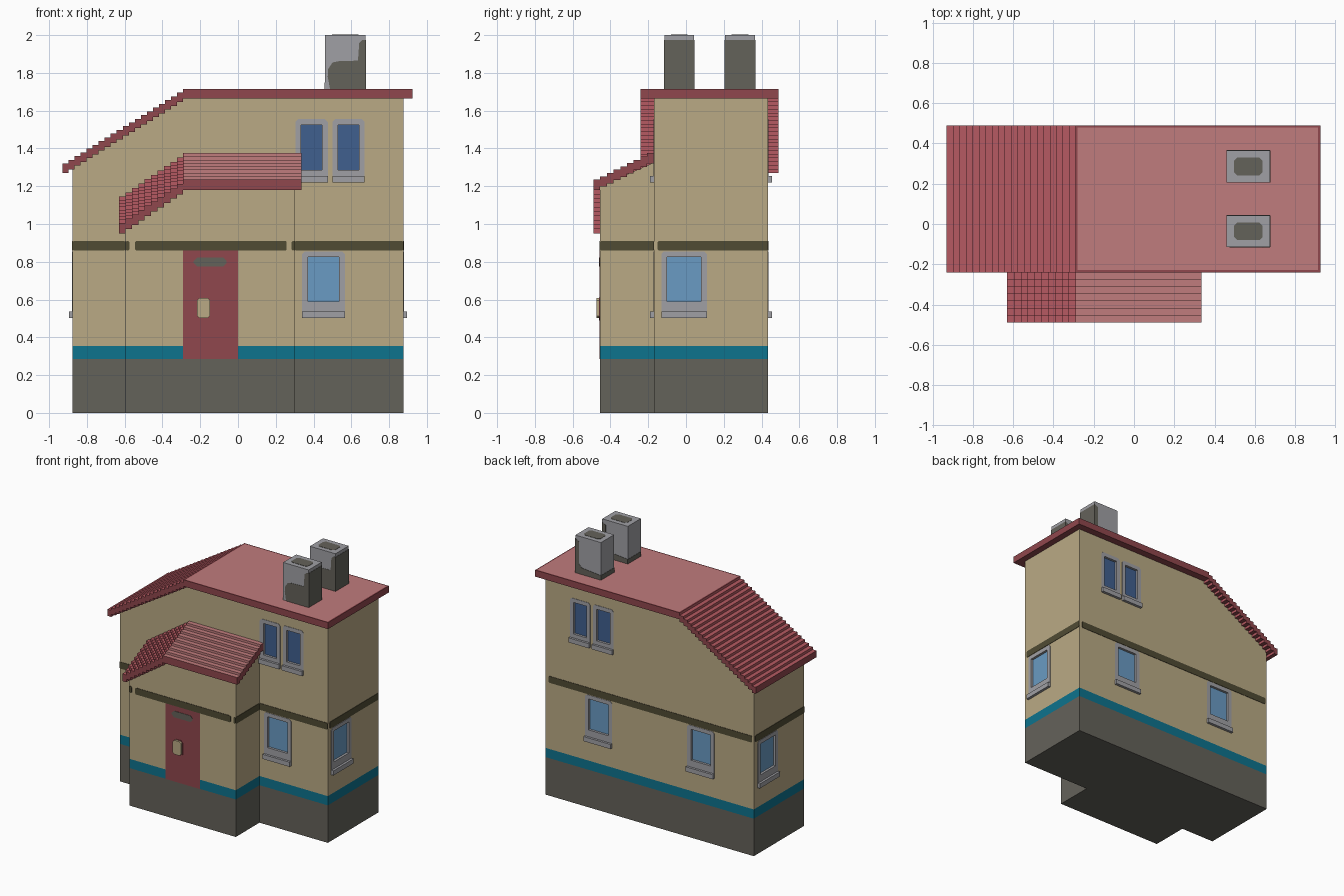
import bpy, bmesh
from mathutils import Vector

if "Cube" in bpy.data.objects:
    bpy.data.objects.remove(bpy.data.objects["Cube"])


# Materials
def material(name, code):
    def linear(v):
        return v / 12.92 if v <= 0.04045 else ((v + 0.055) / 1.055) ** 2.4
    rgb = [linear(b / 255) for b in bytes.fromhex(code)]
    m = bpy.data.materials.new(name)
    m.use_nodes = True
    m.diffuse_color = (*rgb, 1)
    m.node_tree.nodes["Principled BSDF"].inputs["Base Color"].default_value = (*rgb, 1)
    return m


STONE = material("dark stone", "64625a")
TEAL = material("teal band", "0d738d")
PLASTER = material("tan plaster", "baaa85")
OLIVE = material("olive trim", "504b34")
DARK_RED = material("dark red", "90474d")
RED = material("roof red", "b65a62")
PINK = material("faded roof pink", "c07c7d")
GREY = material("light grey", "a0a0a5")
SKY = material("light blue glass", "6a9bc3")
NAVY = material("dark blue glass", "40608f")


# Helpers
def loft(name, loop_a, loop_b, mats, rule=None, cuts=(), rim=0):
    """Solid between two matching loops, with optional cuts and a colour rule."""
    bm = bmesh.new()
    a, b = ([bm.verts.new(p) for p in loop] for loop in (loop_a, loop_b))
    bm.faces.new(a)
    bm.faces.new(b)
    for i in range(len(a)):
        j = (i + 1) % len(a)
        bm.faces.new((a[i], a[j], b[j], b[i]))
    for co, normal in cuts:
        bmesh.ops.bisect_plane(bm, geom=bm.verts[:] + bm.edges[:] + bm.faces[:],
                               plane_co=co, plane_no=normal)
    bmesh.ops.recalc_face_normals(bm, faces=bm.faces[:])
    if rule:
        for f in bm.faces:
            f.material_index = rule(f.normal, f.calc_center_median())
    if rim:
        top = [f for f in bm.faces if f.material_index == 2]
        ring = bmesh.ops.inset_individual(bm, faces=top, thickness=rim)["faces"]
        for f in ring:
            f.material_index = 0
    mesh = bpy.data.meshes.new(name)
    bm.to_mesh(mesh)
    bm.free()
    for m in mats:
        mesh.materials.append(m)
    ob = bpy.data.objects.new(name, mesh)
    bpy.context.collection.objects.link(ob)
    return ob


def rect(u0, u1, z0, z1, c=0):
    if not c:
        return [(u0, z0), (u1, z0), (u1, z1), (u0, z1)]
    return [(u0 + c, z0), (u1 - c, z0), (u1, z0 + c), (u1, z1 - c),
            (u1 - c, z1), (u0 + c, z1), (u0, z1 - c), (u0, z0 + c)]


def slab(name, side, pts, d0, d1, mat):
    """Outline on a wall side (axis, sign, plane), thick from d0 to d1 outwards."""
    axis, sign, plane = side

    def at(d):
        w = plane + sign * d
        return [(w, u, z) if axis == 0 else (u, w, z) for u, z in pts]
    return loft(name, at(d0), at(d1), [mat])


def cut(target, cutter):
    mod = target.modifiers.new("opening", "BOOLEAN")
    mod.operation = "DIFFERENCE"
    mod.solver = "EXACT"
    mod.object = cutter
    bpy.context.view_layer.objects.active = target
    bpy.ops.object.modifier_apply(modifier=mod.name)
    bpy.data.objects.remove(cutter)


FRONT, BACK = (1, -1, -0.17), (1, 1, 0.435)
RIGHT, LEFT = (0, 1, 0.875), (0, -1, -0.875)
PORCH = (1, -1, -0.455)
PORCH_R, PORCH_L = (0, 1, 0.30), (0, -1, -0.595)
BREAK = -0.29  # x where both roofs begin to fall


# Walls with stone base and teal band
def walls(name, x0, x1, y0, y1, high, low, rise):
    def loop(y, dz):
        return [(x0, y, 0), (x1, y, 0), (x1, y, high + dz),
                (BREAK, y, high + dz), (x0, y, low + dz)]

    def rule(n, c):
        return 1 if c.z < 0.285 else 2 if c.z < 0.355 else 0
    return loft(name, loop(y0, 0), loop(y1, rise), [PLASTER, STONE, TEAL], rule,
                [((0, 0, z), (0, 0, 1)) for z in (0.285, 0.355)])


house = walls("house_walls", -0.875, 0.875, -0.17, 0.435, 1.685, 1.32, 0)
walls("porch_walls", -0.595, 0.30, -0.455, -0.16, 1.20, 0.99, 0.13)


# Stepped roofs
def roof_profile(x_left, x_right, top, drop, steps, thick):
    pts = [(x_right, top), (BREAK, top)]
    run = (BREAK - x_left) / steps
    for i in range(steps):
        z = top - drop * (i + 1) / steps
        pts += [(BREAK - run * i, z), (BREAK - run * (i + 1), z)]
    return pts + [(x, z - thick) for x, z in reversed(pts)]


def roof(name, profile, y0, y1, front_cap, rim=0):
    right = max(x for x, z in profile)
    left = min(x for x, z in profile)

    def rule(n, c):
        if n.z < -0.5 or n.y > 0.5 or c.x > right - 0.001 or c.x < left + 0.001:
            return 0
        if n.y < -0.5 and front_cap:
            return 0
        return 2 if c.x > BREAK + 0.005 else 1
    return loft(name, [(x, y0, z) for x, z in profile], [(x, y1, z) for x, z in profile],
                [DARK_RED, RED, PINK], rule,
                [] if front_cap else [((BREAK + 0.003, 0, 0), (1, 0, 0))], rim)


roof("main_roof", roof_profile(-0.93, 0.925, 1.715, 0.395, 20, 0.05), -0.24, 0.49, True, 0.015)
ROWS = 9
depth = 0.32 / ROWS
for i in range(ROWS):
    y = -0.49 + depth * i
    roof(f"porch_roof_row_{i + 1}",
         roof_profile(-0.63, 0.335, 1.235 + 0.0175 * i, 0.23, 10, 0.055),
         y, y + depth, i == 0)


# Windows: framed recess, glass and sill
def window(name, side, u, half, z0, z1, glass, border, sill_z):
    frame = slab(name + "_frame", side,
                 rect(u - half - border, u + half + border, sill_z, z1 + 0.03, 0.015),
                 -0.03, 0.003, GREY)
    cut(frame, slab("cutter", side, rect(u - half, u + half, z0, z1), -0.1, 0.1, GREY))
    g = 0.008
    cut(house, slab("cutter", side, rect(u - half - g, u + half + g, z0 - g, z1 + g),
                    -0.028, 0.1, PLASTER))
    slab(name + "_glass", side, rect(u - half - g, u + half + g, z0 - g, z1 + g),
         -0.025, -0.015, glass)
    w = half + border
    slab(name + "_sill", side, rect(u - w, u + w, sill_z, sill_z + 0.035), -0.01, 0.02, GREY)


LOWER = [("front", FRONT, 0.453, 0.083), ("right", RIGHT, -0.01, 0.09),
         ("left", LEFT, 0.27, 0.09), ("back_a", BACK, 0.43, 0.083),
         ("back_b", BACK, -0.43, 0.083)]
for name, side, u, half in LOWER:
    window(name + "_lower_window", side, u, half, 0.59, 0.825, SKY, 0.031, 0.503)
for name, side in (("front", FRONT), ("back", BACK)):
    for k, u in enumerate((0.39, 0.585)):
        window(f"{name}_upper_window_{k + 1}", side, u, 0.056, 1.285, 1.525, NAVY, 0.03, 1.22)

# Olive string course
TRIM = [(FRONT, -0.875, -0.595), (FRONT, 0.30, 0.875), (BACK, -0.86, 0.85),
        (RIGHT, -0.15, 0.435), (LEFT, -0.17, 0.42), (PORCH, -0.545, 0.258),
        (PORCH, -0.595, -0.575), (PORCH, 0.283, 0.30),
        (PORCH_R, -0.455, -0.17), (PORCH_L, -0.455, -0.17)]
for i, (side, u0, u1) in enumerate(TRIM):
    slab(f"trim_{i + 1}", side, rect(u0, u1, 0.86, 0.91, 0.006), -0.002, 0.003, OLIVE)

# Door with name plate and hatch
slab("door", PORCH, rect(BREAK, 0, 0.285, 0.86), -0.002, 0.003, DARK_RED)
slab("door_plate", PORCH, rect(-0.235, -0.06, 0.775, 0.822, 0.018), 0, 0.006, STONE)
slab("door_hatch_back", PORCH, rect(-0.222, -0.143, 0.49, 0.612, 0.015), 0, 0.005, DARK_RED)
slab("door_hatch", PORCH, rect(-0.217, -0.148, 0.502, 0.608, 0.012), 0, 0.02, PLASTER)

# Chimneys with soot stains
X0, X1, Z0 = 0.46, 0.675, 1.70
STAIN = [(0.49, Z0), (0.475, 1.78), (0.477, 1.82), (0.5, 1.855), (0.535, 1.862),
         (0.635, 1.865), (0.642, 1.96), (0.66, 1.975), (X1, 1.975), (X1, Z0)]
BACK_STAIN = [(X0, Z0), (X0, 1.75), (0.62, 1.765), (0.645, 1.79), (0.645, 1.96),
              (X1, 1.975), (X1, Z0)]
for name, y0, y1 in (("front", -0.115, 0.042), ("rear", 0.207, 0.365)):
    tag = name + "_chimney"
    slab(tag, (1, -1, y0), rect(X0, X1, Z0, 2.0), y0 - y1, 0, GREY)
    slab(tag + "_front_soot", (1, -1, y0), STAIN, -0.002, 0.002, STONE)
    slab(tag + "_back_soot", (1, 1, y1), BACK_STAIN, -0.002, 0.002, STONE)
    slab(tag + "_right_soot", (0, 1, X1), rect(y0, y1, Z0, 1.975), -0.002, 0.002, STONE)
    slab(tag + "_left_soot", (0, -1, X0), rect(y0, y1, Z0, 1.75), -0.002, 0.002, STONE)
    flue = rect(0.497, 0.638, y0 + 0.035, y1 - 0.035, 0.015)
    loft(tag + "_flue", [(x, y, 1.998) for x, y in flue],
         [(x, y, 2.002) for x, y in flue], [STONE])
